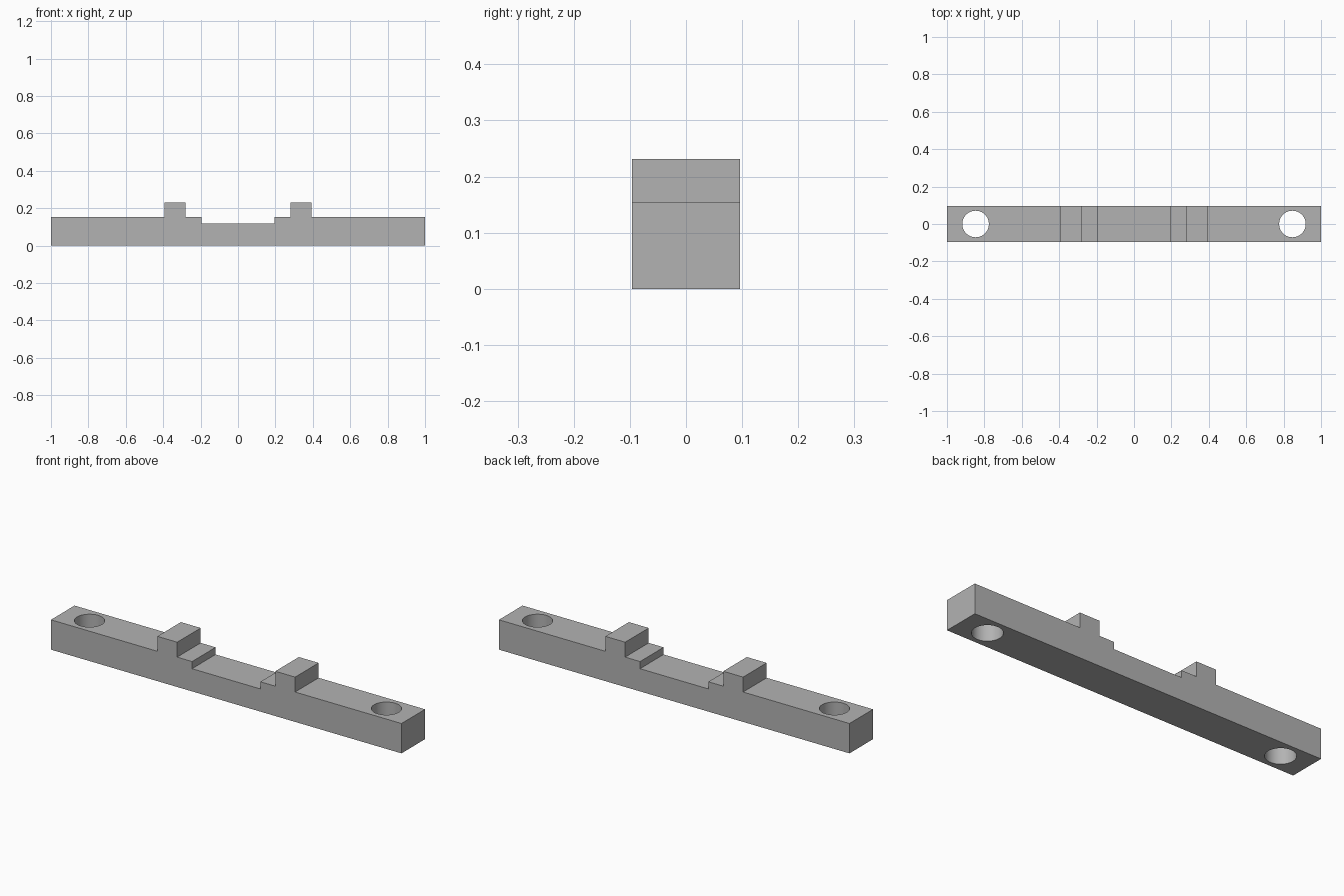
import bpy
import bmesh

cube = bpy.data.objects.get("Cube")
if cube:
    bpy.data.objects.remove(cube, do_unlink=True)

DEPTH = 0.192
HOLE_X, HOLE_R = 0.847, 0.071

grey = bpy.data.materials.new("plain grey")
grey.use_nodes = True
grey.diffuse_color = (0.45, 0.45, 0.45, 1)
grey.node_tree.nodes["Principled BSDF"].inputs["Base Color"].default_value = grey.diffuse_color

# Stepped bar: right half of the top outline, mirrored, then extruded in depth
half = [(0.195, 0.117), (0.195, 0.154), (0.28, 0.154), (0.28, 0.231),
        (0.393, 0.231), (0.393, 0.154), (1, 0.154), (1, 0)]
outline = half + [(-x, z) for x, z in reversed(half)]
bm = bmesh.new()
face = bm.faces.new([bm.verts.new((x, -DEPTH / 2, z)) for x, z in outline])
extruded = bmesh.ops.extrude_face_region(bm, geom=[face])["geom"]
bmesh.ops.translate(bm, vec=(0, DEPTH, 0),
                    verts=[v for v in extruded if isinstance(v, bmesh.types.BMVert)])
bmesh.ops.recalc_face_normals(bm, faces=bm.faces)
mesh = bpy.data.meshes.new("mounting_bar")
bm.to_mesh(mesh)
bm.free()
mesh.materials.append(grey)
bar = bpy.data.objects.new("mounting_bar", mesh)
bpy.context.collection.objects.link(bar)

# Round screw holes through both ends
for side, name in ((1, "left"), (-1, "right")):
    bpy.ops.mesh.primitive_cylinder_add(vertices=64, radius=HOLE_R, depth=0.6,
                                        location=(side * HOLE_X, 0, 0.1))
    cutter = bpy.context.object
    cutter.name = name + "_hole_cutter"
    cutter.data.materials.append(grey)
    cutter.hide_render = True
    cutter.display_type = 'WIRE'
    hole = bar.modifiers.new(name + "_hole", 'BOOLEAN')
    hole.operation = 'DIFFERENCE'
    hole.solver = 'EXACT'
    hole.object = cutter

# Apply the cuts, then remove the cutters
bpy.ops.object.select_all(action='DESELECT')
bpy.context.view_layer.objects.active = bar
bar.select_set(True)
for modifier in list(bar.modifiers):
    cutter = modifier.object
    bpy.ops.object.modifier_apply(modifier=modifier.name)
    bpy.data.objects.remove(cutter, do_unlink=True)
bpy.ops.object.shade_smooth_by_angle(angle=0.5)
